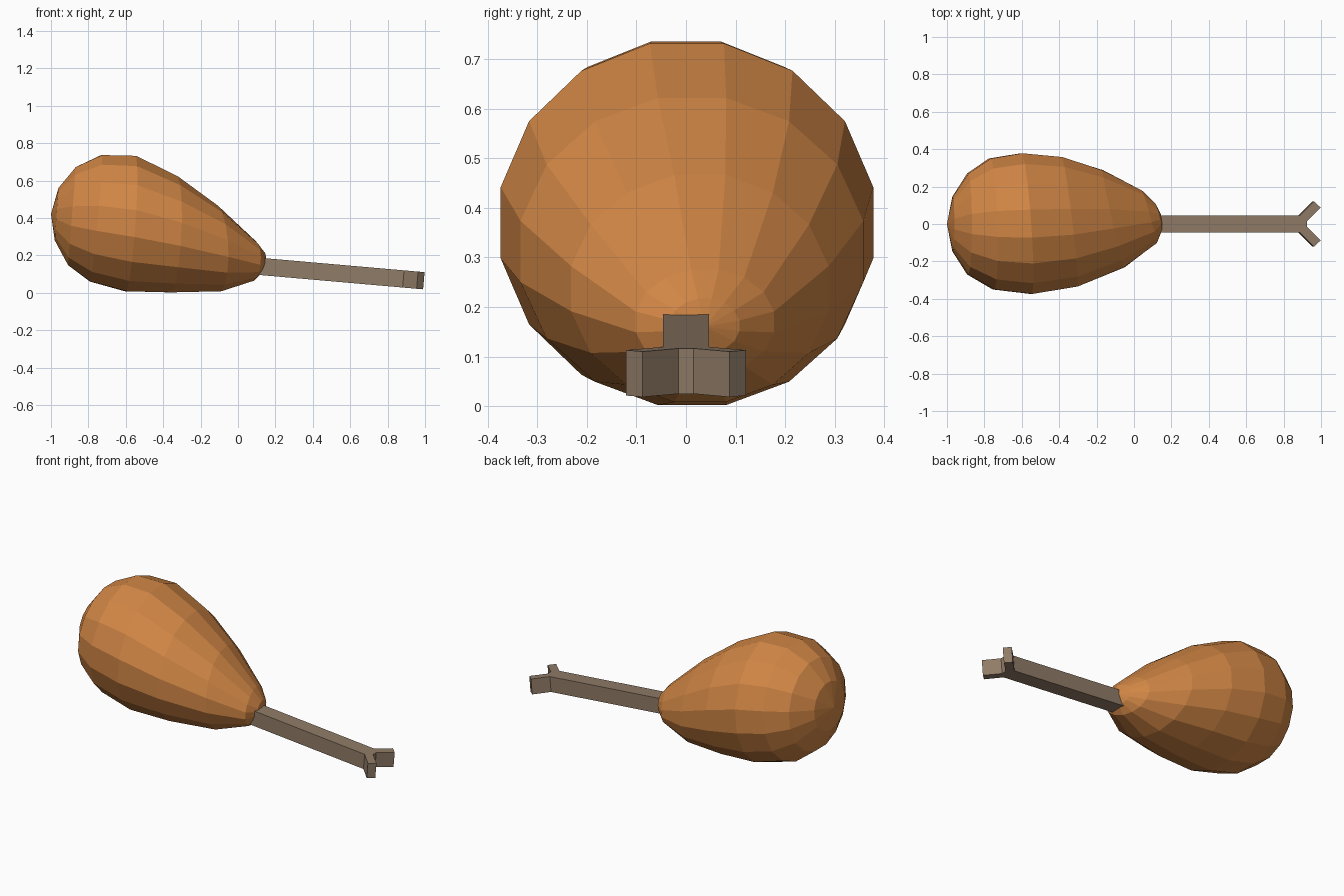
import bpy, bmesh
from math import cos, sin, pi, radians
from mathutils import Matrix

if "Cube" in bpy.data.objects:
    bpy.data.objects.remove(bpy.data.objects["Cube"])

SIDES = 16


def finish(bm, name, color):
    bmesh.ops.recalc_face_normals(bm, faces=bm.faces)
    mesh = bpy.data.meshes.new(name)
    bm.to_mesh(mesh)
    bm.free()
    obj = bpy.data.objects.new(name, mesh)
    bpy.context.collection.objects.link(obj)
    mat = bpy.data.materials.new(name)
    mat.diffuse_color = (*color, 1)
    mat.use_nodes = True
    mat.node_tree.nodes["Principled BSDF"].inputs["Base Color"].default_value = mat.diffuse_color
    mesh.materials.append(mat)
    return obj


# Meat: leaning rings (centre x y z, half width, half height, lean by y, lean by z)
rings = [
    (-0.970, 0.000, 0.42, 0.145, 0.140, 0.00, 0.07),
    (-0.888, 0.000, 0.410, 0.270, 0.262, 0.00, 0.08),
    (-0.760, 0.000, 0.398, 0.350, 0.338, -0.03, 0.09),
    (-0.575, 0.002, 0.370, 0.376, 0.362, -0.07, 0.07),
    (-0.345, 0.012, 0.312, 0.346, 0.310, -0.12, 0.05),
    (-0.110, 0.028, 0.237, 0.260, 0.229, -0.22, -0.04),
    (0.082, 0.038, 0.170, 0.140, 0.106, -0.28, 0.05),
    (0.132, 0.038, 0.162, 0.070, 0.055, -0.25, 0.10),
]
bm = bmesh.new()
loops = []
for x, y, z, ry, rz, ly, lz in rings:
    loop = []
    for i in range(SIDES):
        a = 2 * pi * (i + 0.5) / SIDES
        dy, dz = (r / cos(pi / SIDES) * t for r, t in ((ry, cos(a)), (rz, sin(a))))
        loop.append(bm.verts.new((x + dy * ly + dz * lz, y + dy, z + dz)))
    loops.append(loop)
butt = bm.verts.new((-1.0, 0, 0.42))
tip = bm.verts.new((0.15, 0.038, 0.16))
for i in range(SIDES):
    j = (i + 1) % SIDES
    for a, b in zip(loops, loops[1:]):
        bm.faces.new((a[i], a[j], b[j], b[i]))
    bm.faces.new((butt, loops[0][j], loops[0][i]))
    bm.faces.new((tip, loops[-1][i], loops[-1][j]))
finish(bm, "meat", (0.64, 0.24, 0.06))

# Bone: forked outline, mirrored and extruded, then tilted down
half = [(0.0, 0.046), (0.772, 0.046), (0.847, 0.121), (0.882, 0.088), (0.808, 0.015)]
outline = half + [(x, -y) for x, y in reversed(half)]
bm = bmesh.new()
face = bm.faces.new([bm.verts.new((x, y, -0.046)) for x, y in outline])
ext = bmesh.ops.extrude_face_region(bm, geom=[face])
top = [v for v in ext["geom"] if isinstance(v, bmesh.types.BMVert)]
bmesh.ops.translate(bm, verts=top, vec=(0, 0, 0.092))
bm.transform(Matrix.Translation((0.115, 0, 0.141)) @ Matrix.Rotation(radians(5), 4, 'Y'))
finish(bm, "bone", (0.28, 0.2, 0.135))
